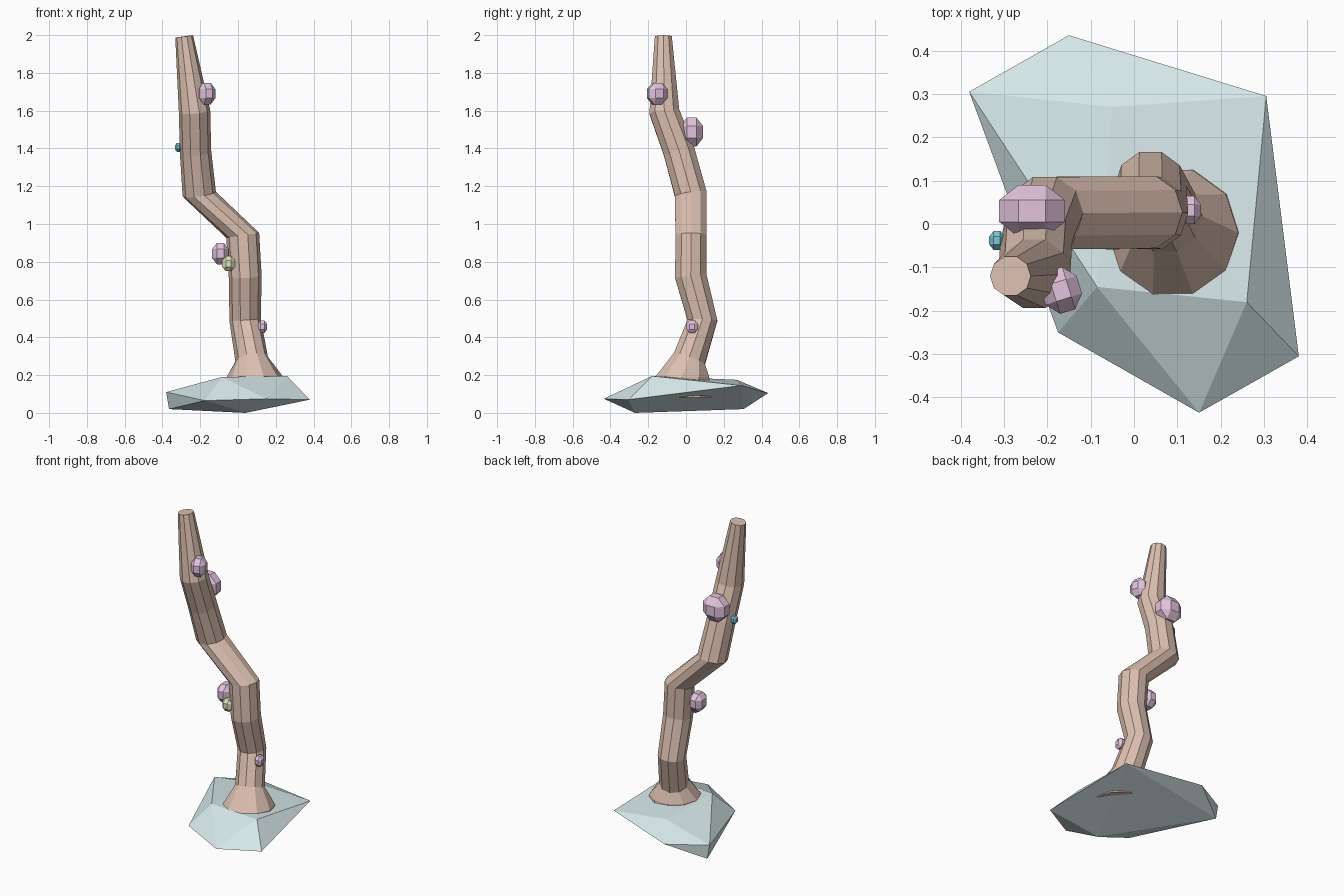
import bpy, bmesh
from math import cos, sin, tau
from mathutils import Vector

if "Cube" in bpy.data.objects:
    bpy.data.objects.remove(bpy.data.objects["Cube"])


def material(name, rgb):
    m = bpy.data.materials.new(name)
    m.diffuse_color = (*rgb, 1)
    m.use_nodes = True
    m.node_tree.nodes["Principled BSDF"].inputs["Base Color"].default_value = m.diffuse_color
    return m


def finish(bm, name, mat):
    bmesh.ops.recalc_face_normals(bm, faces=bm.faces)
    mesh = bpy.data.meshes.new(name)
    bm.to_mesh(mesh)
    bm.free()
    mesh.materials.append(mat)
    ob = bpy.data.objects.new(name, mesh)
    bpy.context.collection.objects.link(ob)
    return ob


bark = material("bark", (0.72, 0.53, 0.44))
stone = material("stone", (0.68, 0.81, 0.82))
pink = material("pink", (0.77, 0.55, 0.73))
green = material("green", (0.72, 0.77, 0.5))
blue = material("blue", (0.2, 0.58, 0.68))

# Base rock: convex hull of a few corners
bm = bmesh.new()
for co in [(-.38, .305, .11), (-.15, .435, .105), (.305, .295, .145),
           (.38, -.305, .07), (.15, -.435, .075), (-.175, -.25, .065),
           (.26, -.18, .195), (-.085, -.145, .19), (-.05, .27, .175),
           (-.365, .305, .02), (.04, -.27, 0)]:
    bm.verts.new(co)
bmesh.ops.convex_hull(bm, input=bm.verts)
finish(bm, "base_rock", stone)

# Trunk: ten-sided rings (x, y, z, radius) leaning along the path
path = [(.095, -.02, .082, .16), (.09, -.02, .19, .15), (.072, .018, .285, .086),
        (.038, .087, .49, .083), (.038, .025, .725, .087), (.025, .027, .94, .087),
        (-.205, .025, 1.158, .088), (-.225, -.037, 1.385, .083),
        (-.23, -.115, 1.595, .083), (-.285, -.12, 1.993, .047)]
SIDES = 10
bm = bmesh.new()
rings = []
for i, (x, y, z, r) in enumerate(path):
    a = Vector(path[max(i - 1, 0)][:3])
    b = Vector(path[min(i + 1, len(path) - 1)][:3])
    d = (b - a) / (b.z - a.z)
    tx = max(-.15, d.x) if i > 1 else 0
    ty = d.y if i > 1 else 0
    ring = []
    for k in range(SIDES):
        dx, dy = r * cos(tau * k / SIDES), r * sin(tau * k / SIDES)
        ring.append(bm.verts.new((x + dx, y + dy, z - tx * dx - ty * dy)))
    rings.append(ring)
for lo, hi in zip(rings, rings[1:]):
    for k in range(SIDES):
        n = (k + 1) % SIDES
        bm.faces.new((lo[k], lo[n], hi[n], hi[k]))
bm.faces.new(rings[0])
bm.faces.new(rings[-1])
finish(bm, "trunk", bark)


# Growths: chamfered-cube knobs stuck to the bark
def knob(name, loc, radii, mat, turn=0.0):
    bm = bmesh.new()
    bmesh.ops.create_cube(bm, size=2)
    bmesh.ops.bevel(bm, geom=bm.edges[:], offset=.586, segments=1,
                    affect='EDGES', offset_type='OFFSET')
    ob = finish(bm, name, mat)
    ob.location, ob.scale = loc, radii
    ob.rotation_euler = (0, 0, turn)


knob("upper_front_growth", (-.168, -.153, 1.69), (.044, .051, .057), pink, .3)
knob("upper_back_growth", (-.235, .03, 1.487), (.076, .06, .077), pink)
knob("middle_growth", (-.093, .01, .843), (.044, .055, .057), pink)
knob("lower_growth", (.13, .032, .456), (.024, .032, .033), pink)
knob("green_growth", (-.05, -.025, .79), (.034, .034, .04), green)
knob("blue_growth", (-.316, -.038, 1.406), (.018, .022, .024), blue)
